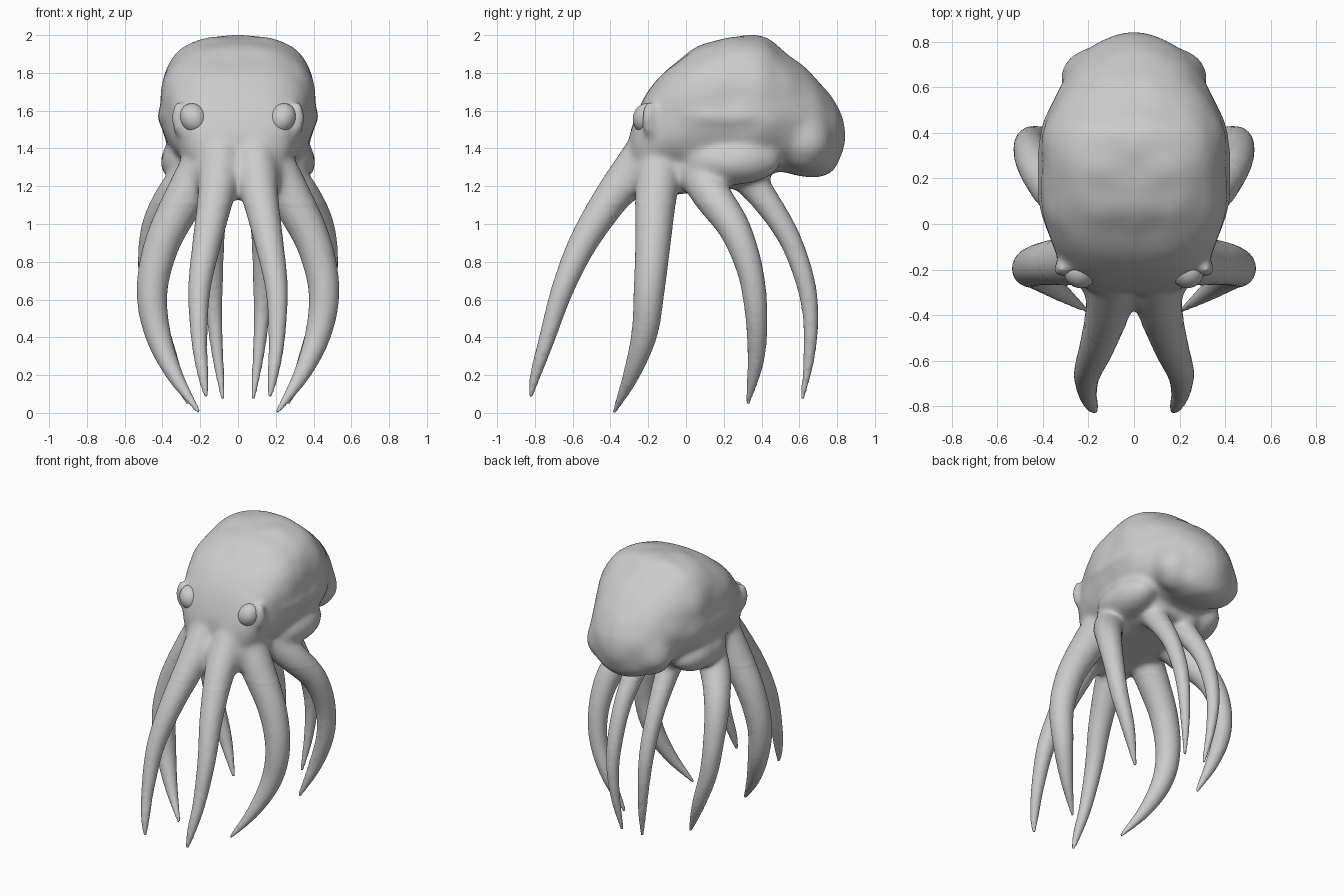
import bpy, bmesh, math
from mathutils import Vector, Matrix, noise

if "Cube" in bpy.data.objects:
    bpy.data.objects.remove(bpy.data.objects["Cube"])


def spline(keys, steps):
    """Catmull-Rom interpolation through tuples of any length."""
    k = [Vector(p) for p in keys]
    k = [2 * k[0] - k[1]] + k + [2 * k[-1] - k[-2]]
    out = []
    for i in range(1, len(k) - 2):
        a, b, c, d = k[i - 1:i + 3]
        for s in range(steps):
            t = s / steps
            out.append(0.5 * (2 * b + (c - a) * t + (2 * a - 5 * b + 4 * c - d) * t * t
                              + (3 * b - a - 3 * c + d) * t ** 3))
    return out + [k[-2]]


def loft(bm, rings):
    """Skin a list of equal-sized rings and cap both ends."""
    vs = [[bm.verts.new(p) for p in r] for r in rings]
    n = len(vs[0])
    for a, b in zip(vs, vs[1:]):
        for i in range(n):
            j = (i + 1) % n
            bm.faces.new((a[i], a[j], b[j], b[i]))
    bm.faces.new(vs[0][::-1])
    bm.faces.new(vs[-1])


def hull(bm, sections, power):
    """Loft rounded-box sections (y, bottom z, top z, half width) along y."""
    rings = []
    for y, lo, hi, w in spline(sections, 3):
        e = 2 / power(y)
        ring = []
        for k in range(40):
            c, s = math.cos(math.tau * k / 40), math.sin(math.tau * k / 40)
            ring.append(Vector((w * math.copysign(abs(c) ** e, c), y,
                                (lo + hi) / 2 + (hi - lo) / 2 * math.copysign(abs(s) ** e, s))))
        rings.append(ring)
    loft(bm, rings)


def tube(bm, keys, side):
    """Tapered tube through (x, y, z, radius) keys."""
    pts = spline(keys, 6)
    cen = [Vector((p[0] * side, p[1], p[2])) for p in pts]
    rings = []
    for i, c in enumerate(cen):
        d = (cen[min(i + 1, len(cen) - 1)] - cen[max(i - 1, 0)]).normalized()
        u = d.cross(Vector((0.3, 1, 0.2))).normalized()
        v = d.cross(u)
        rings.append([c + max(pts[i][3], 0.01) * (u * math.cos(a) + v * math.sin(a))
                      for a in (math.tau * k / 16 for k in range(16))])
    loft(bm, rings)


def blob(bm, loc, size, rot=0, tilt=0):
    m = (Matrix.Translation(loc) @ Matrix.Rotation(rot, 4, 'Z') @ Matrix.Rotation(tilt, 4, 'Y')
         @ Matrix.Diagonal((*size, 1)))
    bmesh.ops.create_uvsphere(bm, u_segments=24, v_segments=16, radius=1, matrix=m)


bm = bmesh.new()

# head and mantle
hull(bm, [(-0.295, 1.32, 1.48, 0.17), (-0.26, 1.28, 1.58, 0.25), (-0.2, 1.27, 1.70, 0.3),
          (-0.1, 1.28, 1.815, 0.355), (0, 1.28, 1.89, 0.385), (0.1, 1.28, 1.95, 0.4),
          (0.25, 1.27, 1.99, 0.41), (0.4, 1.26, 1.995, 0.405), (0.5, 1.28, 1.93, 0.37),
          (0.6, 1.255, 1.85, 0.32), (0.7, 1.25, 1.755, 0.27), (0.77, 1.275, 1.67, 0.195),
          (0.81, 1.33, 1.6, 0.12), (0.835, 1.41, 1.54, 0.05)],
     lambda y: 2.8 - 0.6 * min(max((y - 0.1) / 0.4, 0), 1))

# neck with a flat underside that carries the arms
hull(bm, [(-0.37, 1.15, 1.27, 0.13), (-0.33, 1.13, 1.34, 0.2), (-0.2, 1.14, 1.4, 0.26),
          (0, 1.165, 1.4, 0.29), (0.2, 1.185, 1.4, 0.29), (0.35, 1.205, 1.4, 0.25),
          (0.44, 1.225, 1.4, 0.19)], lambda y: 3.2)

# four arm paths per side: (x, y, z, radius)
arms = [
    [(0.09, -0.2, 1.42, 0.1), (0.1, -0.29, 1.27, 0.11), (0.12, -0.4, 1.13, 0.095),
     (0.165, -0.545, 0.9, 0.077), (0.205, -0.655, 0.65, 0.06), (0.205, -0.74, 0.38, 0.043),
     (0.185, -0.797, 0.2, 0.03), (0.168, -0.825, 0.08, 0.012)],
    [(0.18, -0.14, 1.32, 0.12), (0.28, -0.16, 1.14, 0.11), (0.4, -0.175, 0.9, 0.095),
     (0.455, -0.195, 0.65, 0.083), (0.425, -0.22, 0.42, 0.07), (0.335, -0.29, 0.2, 0.045),
     (0.205, -0.382, 0.0, 0.012)],
    [(0.22, 0.06, 1.28, 0.11), (0.34, 0.145, 1.14, 0.1), (0.43, 0.26, 0.97, 0.085),
     (0.46, 0.34, 0.75, 0.07), (0.44, 0.372, 0.52, 0.06), (0.36, 0.37, 0.28, 0.045),
     (0.26, 0.325, 0.04, 0.012)],
    [(0.11, 0.3, 1.27, 0.09), (0.12, 0.41, 1.14, 0.075), (0.13, 0.545, 0.93, 0.06),
     (0.13, 0.63, 0.7, 0.052), (0.125, 0.66, 0.5, 0.042), (0.105, 0.65, 0.28, 0.03),
     (0.08, 0.615, 0.07, 0.012)],
]
for side in (-1, 1):
    for arm in arms:
        tube(bm, arm, side)
    # cheek lump under the mantle, side ridge and rear bulge
    blob(bm, (0.27 * side, 0.25, 1.335), (0.14, 0.25, 0.125))
    blob(bm, (0.3 * side, 0.22, 1.57), (0.125, 0.34, 0.08))
    blob(bm, (0.17 * side, 0.63, 1.46), (0.15, 0.14, 0.18))
    # raised lid behind each eye
    lid = [(0.295 + 0.025 * math.cos(a), -0.18 - 0.02 * math.cos(a), 1.56 + 0.08 * math.sin(a), 0.032)
           for a in (-1.3, -0.6, 0, 0.6, 1.3)]
    tube(bm, lid, side)

bmesh.ops.recalc_face_normals(bm, faces=bm.faces)
mesh = bpy.data.meshes.new("octopus_body")
bm.to_mesh(mesh)
bm.free()
body = bpy.data.objects.new("octopus_body", mesh)
bpy.context.collection.objects.link(body)

# fuse everything into one soft skin
rem = body.modifiers.new("fuse", 'REMESH')
rem.mode = 'VOXEL'
rem.voxel_size = 0.0125
sm = body.modifiers.new("soften", 'SMOOTH')
sm.factor = 0.5
sm.iterations = 8
dg = bpy.context.evaluated_depsgraph_get()
skin = bpy.data.meshes.new_from_object(body.evaluated_get(dg))
body.modifiers.clear()
body.data = skin

# blend the head harder, then add gentle symmetric lumps to the mantle
bm = bmesh.new()
bm.from_mesh(skin)
head = [v for v in bm.verts if v.co.z > 1.1]
for _ in range(18):
    bmesh.ops.smooth_vert(bm, verts=head, factor=0.5, use_axis_x=True, use_axis_y=True, use_axis_z=True)
bm.normal_update()
for v in head:
    p = v.co
    f = min(max((p.z - 1.25) / 0.15, 0), 1) * min(max((p.y + 0.2) / 0.2, 0), 1)
    n = noise.noise(Vector((abs(p.x), p.y, p.z)) * 6.5)
    v.co = p + v.normal * (0.003 + 0.011 * f * n)
bm.to_mesh(skin)
bm.free()
skin.polygons.foreach_set("use_smooth", [True] * len(skin.polygons))
skin.update()

# eyes
for side, name in ((-1, "left_eye"), (1, "right_eye")):
    eb = bmesh.new()
    blob(eb, (0.235 * side, -0.21, 1.56), (0.07, 0.072, 0.082), 0.5 * side, 0.5 * side)
    me = bpy.data.meshes.new(name)
    eb.to_mesh(me)
    eb.free()
    me.polygons.foreach_set("use_smooth", [True] * len(me.polygons))
    bpy.context.collection.objects.link(bpy.data.objects.new(name, me))
